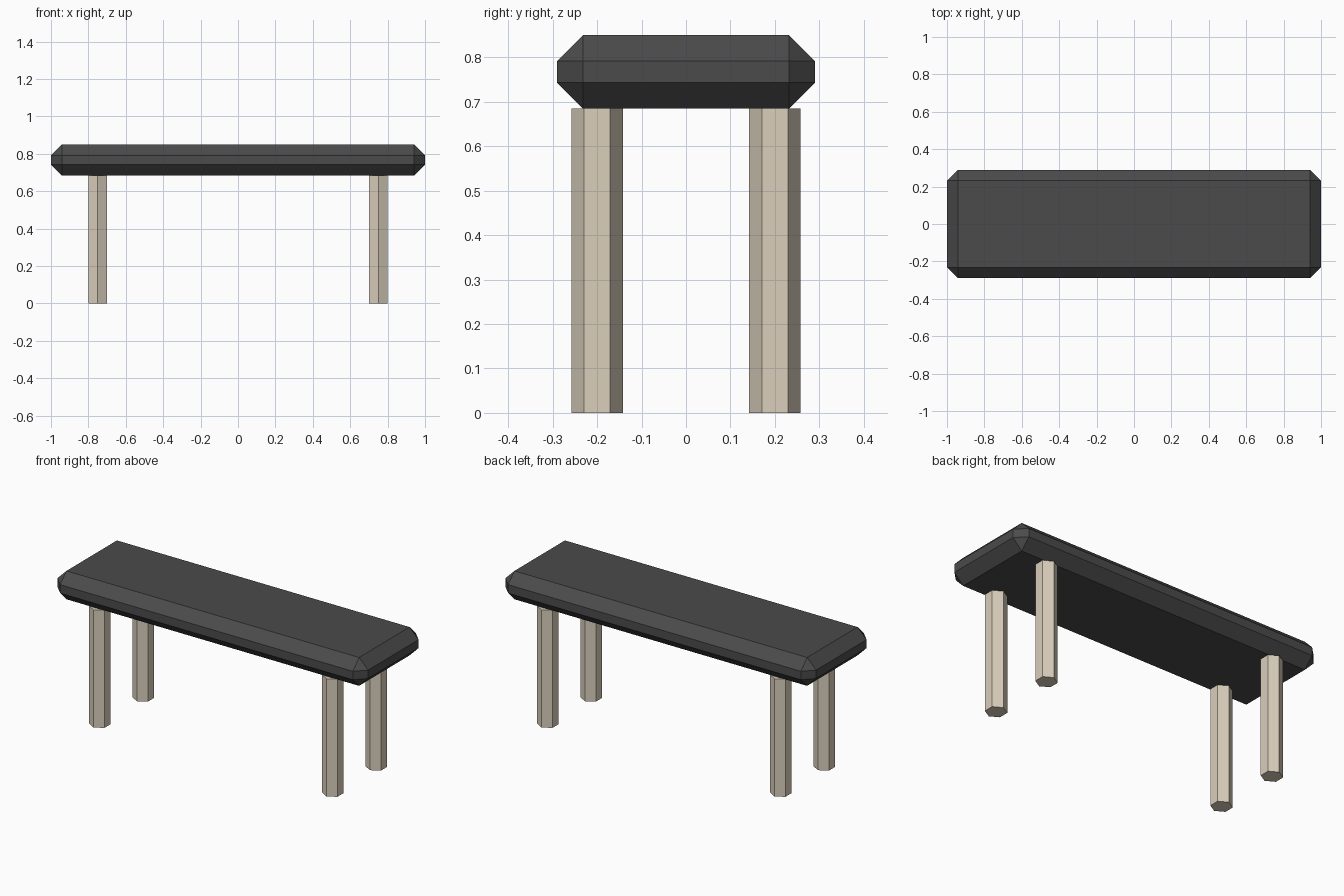
import bpy, bmesh
from mathutils import Matrix

if "Cube" in bpy.data.objects:
    bpy.data.objects.remove(bpy.data.objects["Cube"])


def material(name, rgb):
    m = bpy.data.materials.new(name)
    m.diffuse_color = (*rgb, 1.0)
    m.use_nodes = True
    m.node_tree.nodes["Principled BSDF"].inputs["Base Color"].default_value = m.diffuse_color
    return m


def add_object(name, bm, mat):
    mesh = bpy.data.meshes.new(name)
    bm.to_mesh(mesh)
    bm.free()
    mesh.materials.append(mat)
    ob = bpy.data.objects.new(name, mesh)
    bpy.context.collection.objects.link(ob)
    return ob


charcoal = material("charcoal cushion", (0.07, 0.07, 0.07))
wood = material("pale wood", (0.70, 0.62, 0.50))

SEAT_BOTTOM, SEAT_TOP = 0.685, 0.85

# Seat: long box with single-step chamfers on every edge
bm = bmesh.new()
bmesh.ops.create_cube(bm, size=1)
bmesh.ops.scale(bm, vec=(2.0, 0.58, SEAT_TOP - SEAT_BOTTOM), verts=bm.verts)
bmesh.ops.translate(bm, vec=(0, 0, (SEAT_TOP + SEAT_BOTTOM) / 2), verts=bm.verts)
bmesh.ops.bevel(bm, geom=bm.edges[:], offset=0.058, offset_type='OFFSET',
                segments=1, affect='EDGES', profile=0.5)
add_object("seat", bm, charcoal)

# Legs: four hexagonal posts, points facing front and back
for sx, side in ((-1, "left"), (1, "right")):
    for sy, end in ((-1, "front"), (1, "back")):
        bm = bmesh.new()
        bmesh.ops.create_cone(
            bm, cap_ends=True, segments=6, radius1=0.058, radius2=0.058,
            depth=SEAT_BOTTOM,
            matrix=Matrix.Translation((sx * 0.75, sy * 0.2, SEAT_BOTTOM / 2)))
        add_object(f"{end}_{side}_leg", bm, wood)
